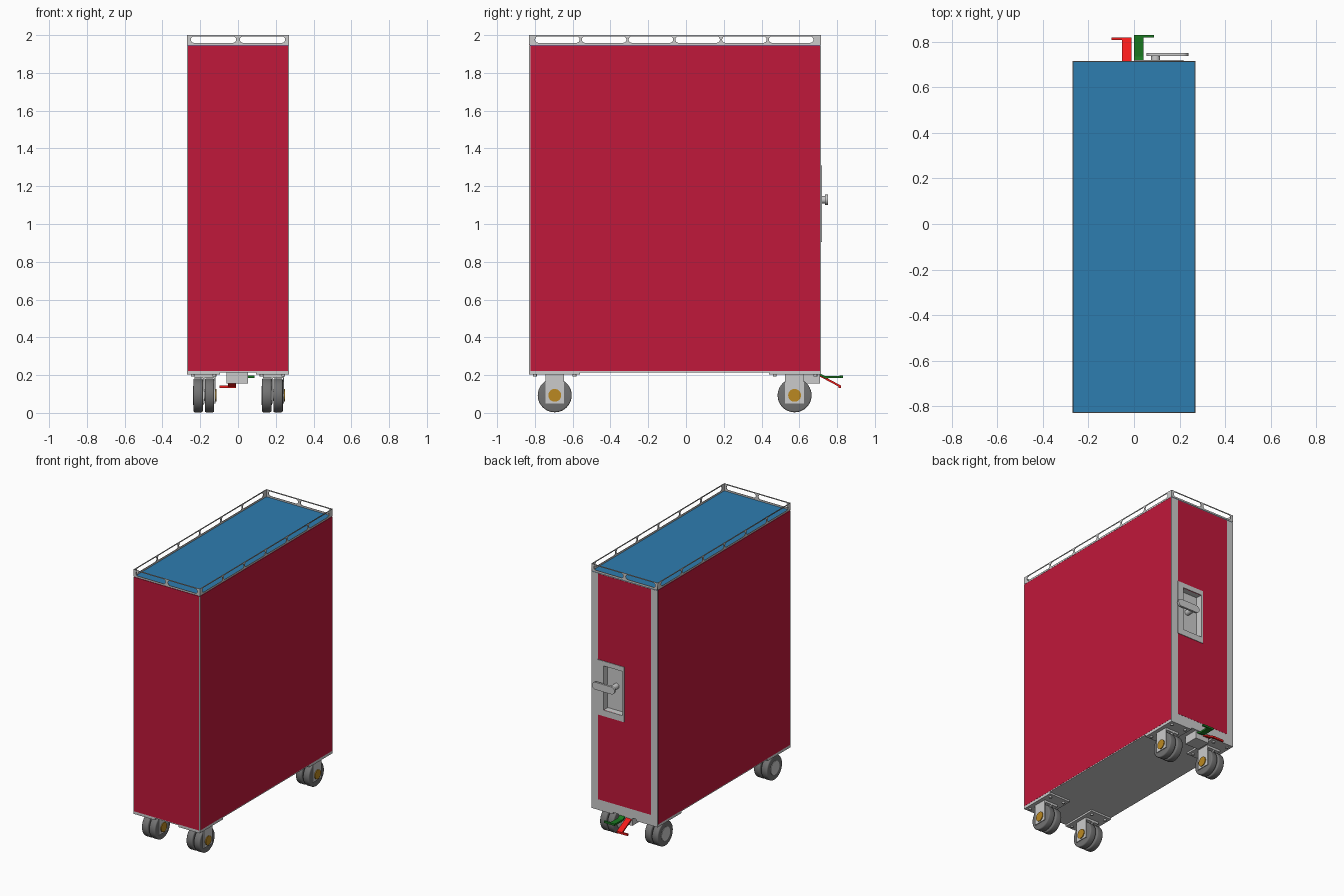
import bpy, bmesh, math
from mathutils import Matrix, Vector

if "Cube" in bpy.data.objects:
    bpy.data.objects.remove(bpy.data.objects["Cube"])

X, Y0, Y1 = 0.27, -0.83, 0.715      # body half width, front and back
Z0, ZT, Z2 = 0.215, 1.947, 2.0      # body bottom, tray level, rail top


def material(name, r, g, b):
    m = bpy.data.materials.new(name)
    m.diffuse_color = (r, g, b, 1)
    m.use_nodes = True
    m.node_tree.nodes["Principled BSDF"].inputs["Base Color"].default_value = m.diffuse_color
    return m


RED = material("red_panel", 0.53, 0.009, 0.043)
BLUE = material("blue_tray", 0.027, 0.205, 0.434)
PEDAL_RED = material("pedal_red", 0.9, 0.01, 0.01)
GREEN = material("pedal_green", 0.01, 0.19, 0.015)
GOLD = material("gold", 0.5, 0.25, 0.015)
RUBBER = material("rubber", 0.17, 0.17, 0.17)


def finish(bm, name, mat=None, smooth=False):
    bmesh.ops.recalc_face_normals(bm, faces=bm.faces)
    me = bpy.data.meshes.new(name)
    bm.to_mesh(me)
    bm.free()
    ob = bpy.data.objects.new(name, me)
    bpy.context.collection.objects.link(ob)
    if mat:
        me.materials.append(mat)
    if smooth:
        bpy.ops.object.select_all(action='DESELECT')
        ob.select_set(True)
        bpy.context.view_layer.objects.active = ob
        bpy.ops.object.shade_smooth_by_angle(angle=math.radians(35))
    return ob


def box(name, x0, x1, y0, y1, z0, z1, mat=None):
    bm = bmesh.new()
    c = Vector(((x0 + x1) / 2, (y0 + y1) / 2, (z0 + z1) / 2))
    bmesh.ops.create_cube(bm, size=1, matrix=Matrix.Translation(c)
                          @ Matrix.Diagonal((x1 - x0, y1 - y0, z1 - z0, 1)))
    return finish(bm, name, mat)


def cylinder(name, centre, radius, length, axis, mat=None, bevel=0, seg=32):
    bm = bmesh.new()
    rot = Vector((0, 0, 1)).rotation_difference(Vector(axis)).to_matrix().to_4x4()
    bmesh.ops.create_cone(bm, cap_ends=True, segments=seg, radius1=radius, radius2=radius,
                          depth=length, matrix=Matrix.Translation(centre) @ rot)
    if bevel:
        rims = [e for e in bm.edges if any(len(f.verts) > 4 for f in e.link_faces)]
        bmesh.ops.bevel(bm, geom=rims, offset=bevel, segments=3, affect='EDGES', profile=0.5)
    return finish(bm, name, mat, True)


def prism(name, outline, to_point, offset, mat=None, smooth=False):
    bm = bmesh.new()
    f = bm.faces.new([bm.verts.new(to_point(a, b)) for a, b in outline])
    ext = bmesh.ops.extrude_face_region(bm, geom=[f])
    bmesh.ops.translate(bm, vec=offset, verts=[v for v in ext["geom"]
                                               if isinstance(v, bmesh.types.BMVert)])
    return finish(bm, name, mat, smooth)


def stadium(cu, cv, half, r, n=8):
    pts = []
    for side, start in ((1, -math.pi / 2), (-1, math.pi / 2)):
        for i in range(n + 1):
            a = start + math.pi * i / n
            pts.append((cu + side * (half - r) + r * math.cos(a), cv + r * math.sin(a)))
    return pts


# gallery rails: flat strips pierced by rounded slots
def rail(name, u0, u1, slots, half, loc, turn):
    cu = bpy.data.curves.new(name, 'CURVE')
    cu.dimensions, cu.fill_mode, cu.extrude = '2D', 'BOTH', 0.002
    outlines = [[(u0, ZT), (u1, ZT), (u1, Z2), (u0, Z2)]]
    outlines += [stadium(s, 1.976, half, 0.017) for s in slots]
    for pts in outlines:
        sp = cu.splines.new('POLY')
        sp.points.add(len(pts) - 1)
        for p, (a, b) in zip(sp.points, pts):
            p.co = (a, b, 0, 1)
        sp.use_cyclic_u = True
    ob = bpy.data.objects.new(name, cu)
    bpy.context.collection.objects.link(ob)
    ob.location = loc
    ob.rotation_euler = (math.pi / 2, 0, turn)
    bpy.ops.object.select_all(action='DESELECT')
    ob.select_set(True)
    bpy.context.view_layer.objects.active = ob
    bpy.ops.object.convert(target='MESH')


for label, y in (("front", Y0 + 0.002), ("back", Y1 - 0.002)):
    rail(label + "_rail", -X, X, (-0.13, 0.13), 0.12, (0, y, 0), 0)
side_slots = [-0.681 + 0.2475 * i for i in range(6)]
for label, x in (("left", -X + 0.002), ("right", X - 0.002)):
    rail(label + "_rail", Y0, Y1, side_slots, 0.118, (x, 0, 0), math.pi / 2)

# cabinet with coloured skins
cabinet = box("cabinet", -X, X, Y0, Y1, Z0, ZT - 0.004)
box("tray_top", -X + 0.003, X - 0.003, Y0 + 0.003, Y1 - 0.003, ZT - 0.01, ZT, BLUE)
for label, s in (("left", -1), ("right", 1)):
    a, b = sorted((s * (X - 0.004), s * (X + 0.001)))
    box(label + "_panel", a, b, Y0 + 0.006, Y1 - 0.006, 0.222, 1.945, RED)
box("front_panel", -X + 0.006, X - 0.006, Y0 - 0.001, Y0 + 0.004, 0.222, 1.945, RED)
door = box("door_panel", -0.215, 0.215, Y1 - 0.004, Y1 + 0.001, 0.28, 1.94, RED)

# latch plate with a recessed pocket
plate = box("latch_plate", 0.0, 0.218, Y1 - 0.003, Y1 + 0.005, 0.905, 1.31)
cutter = box("pocket_cutter", 0.012, 0.168, Y1 - 0.045, Y1 + 0.05, 0.95, 1.275)
cutter.hide_render = True
cutter.hide_viewport = True
for ob in (cabinet, door, plate):
    m = ob.modifiers.new("pocket", 'BOOLEAN')
    m.object, m.operation, m.solver = cutter, 'DIFFERENCE', 'EXACT'

# latch handle on its spindle
cylinder("latch_spindle", (0.095, Y1 - 0.008, 1.128), 0.02, 0.08, (0, 1, 0))
prism("latch_handle", stadium(0.147, 1.128, 0.092, 0.027),
      lambda a, b: (a, Y1 + 0.022, b), (0, 0.015, 0), None, True)

# twin-wheel casters
for label, cx, cy, ex, ey in (("front_left", -0.18, -0.695, -1, -1),
                              ("front_right", 0.183, -0.695, 1, -1),
                              ("back_left", -0.18, 0.575, -1, 1),
                              ("back_right", 0.183, 0.575, 1, 1)):
    px = sorted((ex * X, ex * 0.095))
    py = (Y0, -0.56) if ey < 0 else (0.44, Y1)
    box(label + "_mount_plate", *px, *py, 0.202, 0.217)
    for i, bx in enumerate((px[0] + 0.03, px[1] - 0.03)):
        for j, by in enumerate((py[0] + 0.03, py[1] - 0.03)):
            cylinder(f"{label}_bolt_{i}{j}", (bx, by, 0.199), 0.01, 0.014, (0, 0, 1), seg=12)
    for i, dx in enumerate((-0.031, 0.029)):
        cylinder(f"{label}_wheel_{i}", (cx + dx, cy, 0.093), 0.09, 0.05, (1, 0, 0),
                 RUBBER, 0.008, 40)
    cylinder(label + "_hub", (cx - 0.031, cy, 0.093), 0.05, 0.056, (1, 0, 0))
    cylinder(label + "_axle", (cx, cy, 0.093), 0.03, 0.09, (1, 0, 0))
    box(label + "_centre_fork", cx - 0.005, cx + 0.003, cy - 0.05, cy + 0.05, 0.05, 0.205)
    box(label + "_outer_fork", cx + 0.054, cx + 0.06, cy - 0.05, cy + 0.05, 0.05, 0.205)
    box(label + "_fork_crown", cx - 0.05, cx + 0.06, cy - 0.05, cy + 0.05, 0.186, 0.205)
    cylinder(label + "_axle_cap", (cx + 0.06, cy, 0.093), 0.034, 0.012, (1, 0, 0), GOLD)

# brake housing and pedals
box("brake_housing", -0.06, 0.052, 0.6, 0.71, 0.155, 0.217)


def pedal(name, path, x0, x1, foot0, foot1, mat):
    t = 0.012
    outline = path + [(y, z - t) for y, z in reversed(path)]
    prism(name + "_arm", outline, lambda a, b: (x0, a, b), (x1 - x0, 0, 0), mat)
    y, z = path[-1]
    box(name + "_foot", foot0, foot1, y - 0.012, y, z - t - 0.001, z + 0.001, mat)


pedal("brake_pedal", [(0.69, 0.213), (0.72, 0.198), (0.82, 0.145)],
      -0.053, -0.01, -0.098, -0.01, PEDAL_RED)
pedal("release_pedal", [(0.69, 0.213), (0.715, 0.206), (0.735, 0.195), (0.83, 0.197)],
      0.0, 0.042, 0.0, 0.087, GREEN)
